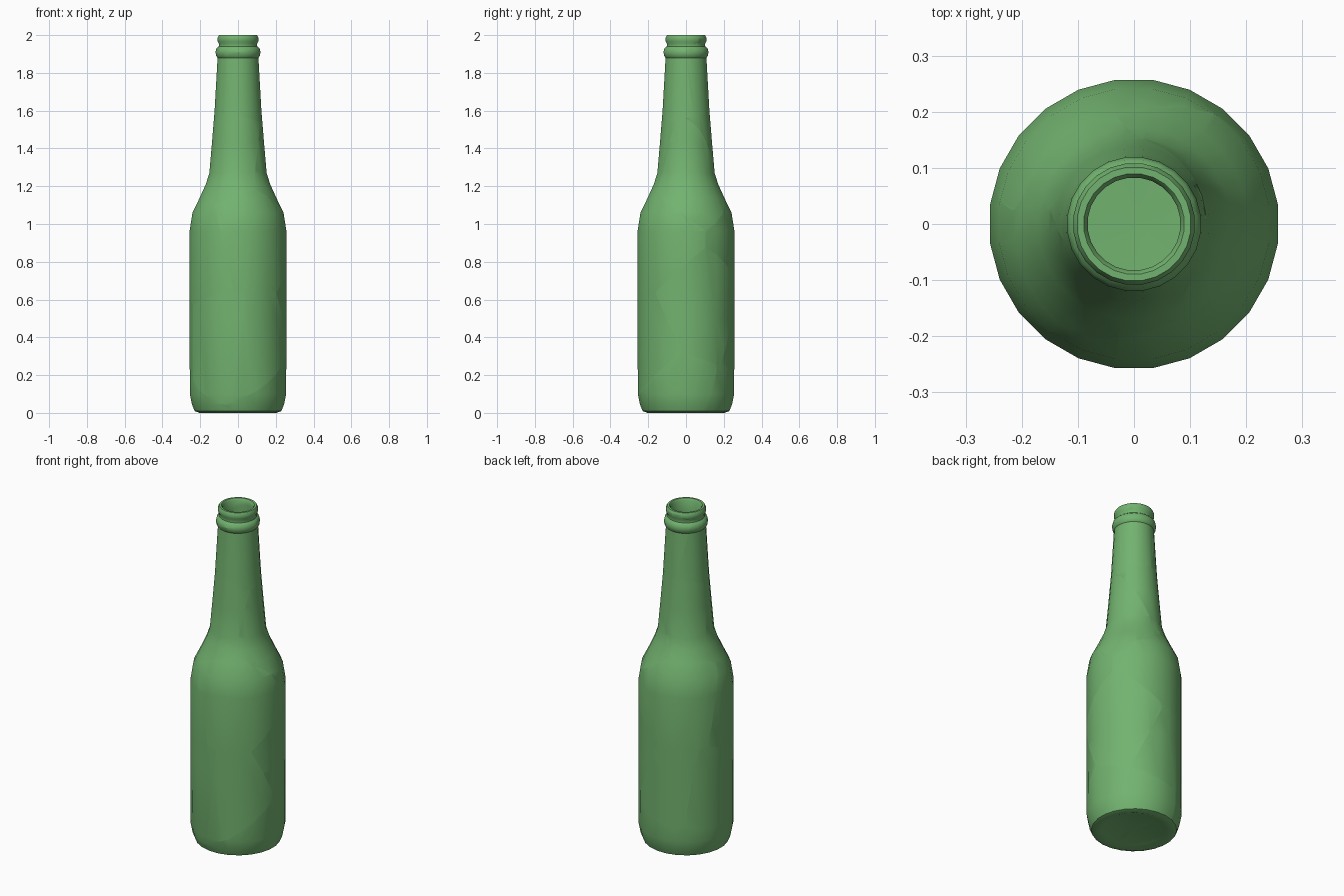
import bpy, bmesh, math
from mathutils import Vector

if "Cube" in bpy.data.objects:
    bpy.data.objects.remove(bpy.data.objects["Cube"])

SIDES = 24

# glass outline (radius, height): outside upward, then inside downward
OUTER = [(0.0, 0.015), (0.17, 0.012), (0.205, 0.0), (0.232, 0.01), (0.246, 0.045),
         (0.257, 0.10), (0.259, 0.5), (0.259, 0.96), (0.243, 1.06), (0.204, 1.14),
         (0.172, 1.21), (0.153, 1.27), (0.139, 1.43), (0.125, 1.60), (0.109, 1.88),
         (0.117, 1.89), (0.120, 1.91), (0.115, 1.93), (0.103, 1.94), (0.102, 1.955),
         (0.109, 1.967), (0.109, 1.987), (0.102, 2.0)]
INNER = [(0.090, 2.0), (0.083, 1.99), (0.083, 1.90), (0.104, 1.60), (0.132, 1.27),
         (0.182, 1.14), (0.220, 1.06), (0.236, 0.96), (0.236, 0.10), (0.215, 0.04),
         (0.0, 0.035)]

# rough centres of the broken pieces
SEEDS = [(0.10, -0.22, 0.93), (-0.21, -0.12, 0.85), (-0.10, 0.22, 0.92),
         (-0.10, -0.22, 0.36), (0.11, -0.22, 0.34), (0.20, 0.13, 0.52),
         (-0.22, 0.08, 0.36), (-0.04, 0.24, 0.40), (0.20, -0.04, 0.08),
         (0.06, 0.17, 0.02), (-0.13, 0.08, 0.02),
         (-0.08, -0.10, 1.36), (0.14, 0.06, 1.30), (-0.06, 0.10, 1.40),
         (0.05, -0.08, 1.80), (0.04, 0.09, 1.82), (-0.09, 0.0, 1.78),
         (0.02, -0.06, 2.02)]
SEEDS = [Vector(s) for s in SEEDS]

glass = bpy.data.materials.new("green_glass")
glass.diffuse_color = (0.17, 0.45, 0.16, 1)
glass.use_nodes = True
glass.node_tree.nodes["Principled BSDF"].inputs["Base Color"].default_value = glass.diffuse_color


def lathe(profile):
    """Revolve a profile whose first and last points lie on the axis."""
    bm = bmesh.new()
    rings = []
    for r, z in profile:
        if r == 0:
            rings.append([bm.verts.new((0, 0, z))] * SIDES)
        else:
            angles = [(i + 0.5) * math.tau / SIDES for i in range(SIDES)]
            rings.append([bm.verts.new((r * math.cos(a), r * math.sin(a), z)) for a in angles])
    for low, high in zip(rings, rings[1:]):
        for i in range(SIDES):
            j = (i + 1) % SIDES
            corners = list(dict.fromkeys((low[i], low[j], high[j], high[i])))
            bm.faces.new(corners)
    bmesh.ops.recalc_face_normals(bm, faces=bm.faces)
    return bm


def cut_away(bm, point, normal):
    """Keep the side behind the plane and cap the broken edge."""
    geom = bm.verts[:] + bm.edges[:] + bm.faces[:]
    bmesh.ops.bisect_plane(bm, geom=geom, dist=1e-6, plane_co=point,
                           plane_no=normal, clear_outer=True)
    rim = [e for e in bm.edges if e.is_boundary]
    if rim:
        bmesh.ops.triangle_fill(bm, edges=rim, use_beauty=True, normal=normal)


bottle = lathe(OUTER + INNER)
shards = []
for n, seed in enumerate(SEEDS):
    bm = bottle.copy()
    for other in sorted(SEEDS, key=lambda s: (s - seed).length):
        if other is not seed and bm.faces:
            cut_away(bm, (seed + other) / 2, (other - seed).normalized())
    if bm.faces:
        bmesh.ops.recalc_face_normals(bm, faces=bm.faces)
        mesh = bpy.data.meshes.new(f"bottle_shard_{n + 1}")
        bm.to_mesh(mesh)
        mesh.materials.append(glass)
        ob = bpy.data.objects.new(mesh.name, mesh)
        bpy.context.collection.objects.link(ob)
        shards.append(ob)
    bm.free()
bottle.free()

# smooth glass with crisp broken edges
for ob in shards:
    ob.select_set(True)
bpy.context.view_layer.objects.active = shards[0]
bpy.ops.object.shade_smooth_by_angle(angle=math.radians(40))
